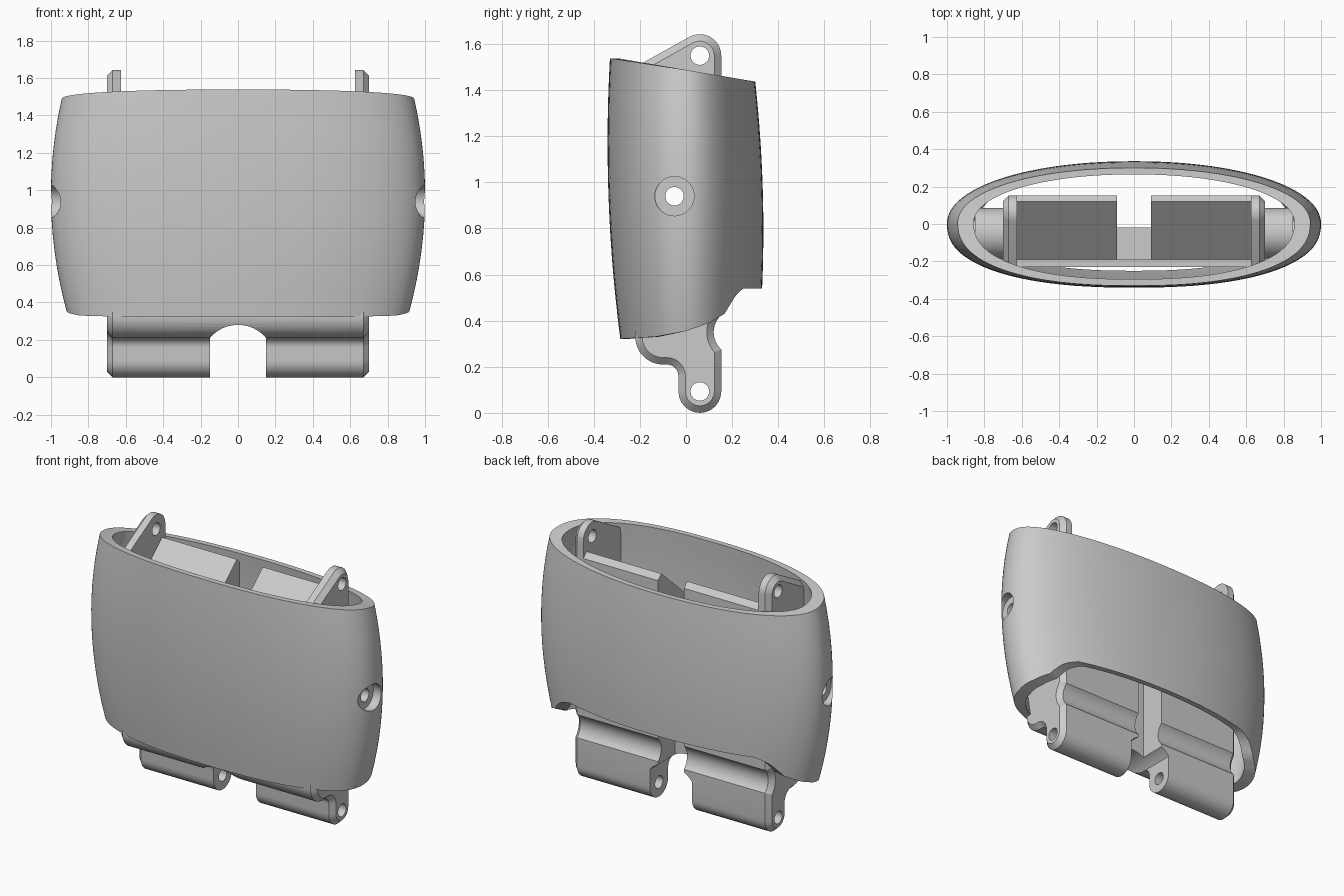
import bpy, bmesh
from math import sin, cos, pi, radians, copysign

if "Cube" in bpy.data.objects:
    bpy.data.objects.remove(bpy.data.objects["Cube"])


def finish(name, bm):
    bmesh.ops.recalc_face_normals(bm, faces=bm.faces[:])
    me = bpy.data.meshes.new(name)
    bm.to_mesh(me)
    bm.free()
    ob = bpy.data.objects.new(name, me)
    bpy.context.collection.objects.link(ob)
    return ob


def arc(cx, cy, r, a0, a1, n=12):
    return [(cx + r * cos(radians(a0 + (a1 - a0) * i / n)),
             cy + r * sin(radians(a0 + (a1 - a0) * i / n))) for i in range(n + 1)]


def prism(name, pts, lo, hi, axis='x', bevel=0):
    """Extrude a (y,z) profile along x, or an (x,z) profile along y."""
    bm = bmesh.new()
    place = (lambda p, d: (d, p[0], p[1])) if axis == 'x' else (lambda p, d: (p[0], d, p[1]))
    rings = [[bm.verts.new(place(p, d)) for p in pts] for d in (lo, hi)]
    caps = [bm.faces.new(r) for r in rings]
    n = len(pts)
    for i in range(n):
        j = (i + 1) % n
        bm.faces.new((rings[0][i], rings[0][j], rings[1][j], rings[1][i]))
    bmesh.ops.recalc_face_normals(bm, faces=bm.faces[:])
    if bevel:
        edges = list({e for f in caps for e in f.edges})
        bmesh.ops.bevel(bm, geom=edges, offset=bevel, segments=1, affect='EDGES')
    return finish(name, bm)


def rod(name, y, z, r, lo, hi):
    return prism(name, arc(y, z, r, 0, 352.5, 47), lo, hi)


def box(name, x, y0, y1, z0, z1):
    return prism(name, [(y0, z0), (y1, z0), (y1, z1), (y0, z1)], -x, x)


def activate(ob):
    bpy.ops.object.select_all(action='DESELECT')
    ob.select_set(True)
    bpy.context.view_layer.objects.active = ob


def cut(ob, cutter):
    m = ob.modifiers.new('cut', 'BOOLEAN')
    m.operation, m.solver, m.object = 'DIFFERENCE', 'EXACT', cutter
    activate(ob)
    bpy.ops.object.modifier_apply(modifier=m.name)
    bpy.data.objects.remove(cutter)


def through3(z, pts):
    """Smooth curve through three (z, value) points."""
    total = 0
    for i, (zi, v) in enumerate(pts):
        for j, (zj, _) in enumerate(pts):
            if i != j:
                v *= (z - zj) / (zi - zj)
        total += v
    return total


def lower_edge(y):
    pts = [(-.34, .32), (-.15, .33), (0, .355), (.1, .39), (.165, .43), (.21, .51), (.24, .54), (.4, .54)]
    for (a, za), (b, zb) in zip(pts, pts[1:]):
        if y <= b:
            return za + (zb - za) * (y - a) / (b - a)


# Outer shell: bulging oval tube with slanted top and stepped lower edge
def shell_point(a, t, wall):
    c, s = cos(a), sin(a)
    n = 2 / 2.35 if s < 0 else 2 / 2.1
    sy = copysign(abs(s) ** n, s)
    y0 = .32 * sy
    z0, z1 = lower_edge(y0), 1.488 - .158 * y0
    z = z0 + (z1 - z0) * t
    half_x = through3(z, [(.33, .91), (.93, 1.0), (1.5, .94)])
    front = through3(z, [(.32, .285), (1.1, .34), (1.54, .33)])
    back = through3(z, [(.3, .315), (.7, .335), (1.44, .30)])
    half_y = (front if s < 0 else back) - .035 * wall
    return ((half_x - .085 * wall) * copysign(abs(c) ** n, c), half_y * sy, z)


SEG, ROWS = 120, 14
bm = bmesh.new()
section = [(i / ROWS, 0) for i in range(ROWS + 1)] + [(i / ROWS, 1) for i in range(ROWS, -1, -1)]
cols = [[bm.verts.new(shell_point(2 * pi * k / SEG, t, w)) for t, w in section] for k in range(SEG)]
for k in range(SEG):
    A, B = cols[k], cols[(k + 1) % SEG]
    for i in range(len(section)):
        j = (i + 1) % len(section)
        bm.faces.new((A[i], B[i], B[j], A[j]))
shell = finish('outer_shell', bm)

# Inner block: side profile with hinge knuckle below and lugs above
profile = (arc(.06, .093, .093, 180, 360) + arc(.22, .35, .1, 228, 132)
           + arc(.06, 1.55, .093, 0, 118) + [(-.23, 1.495), (-.23, .9)]
           + arc(-.1, .33, .12, 180, 270) + arc(-.083, .16, .05, 90, 0, 6))
block = prism('hinge_block', profile, -.7, .7, bevel=.03)

# Sloped recess between the upper lugs
cut(block, prism('recess', [(-.4, 1.2), (-.19, 1.2), (.12, 1.475), (.165, 1.43), (.4, 1.43),
                            (.4, 1.9), (-.4, 1.9)], -.625, .625))
# Central notch, open down the back
cut(block, prism('notch', [(-.19, .8), (-.02, .8), (-.02, .1), (.4, .1), (.4, 1.8), (-.19, 1.8)], -.092, .092))
# Arched gap between lower knuckles
cut(block, prism('arch', [(-.15, -.2), (.15, -.2)] + arc(0, .084, .196, 40, 140, 20), -.5, .5, 'y'))

# Side bosses joining block and shell
bosses = []
for side, s in (('left', -1), ('right', 1)):
    for part, r, a, b in (('boss', .135, .66, .85), ('boss_tip', .07, .84, .925)):
        lo, hi = sorted((s * a, s * b))
        bosses.append(rod(f'{side}_{part}', -.05, .94, r, lo, hi))
    lo, hi = sorted((s * .94, s * 1.2))
    cut(shell, rod('counterbore', -.05, .94, .085, lo, hi))

# Pin holes
for y, z in ((.06, .093), (.06, 1.55), (-.05, .94)):
    cut(block, rod('pin_hole', y, z, .04, -1.2, 1.2))
for ob in [shell] + bosses:
    cut(ob, rod('pin_hole', -.05, .94, .04, -1.2, 1.2))

for ob in [shell, block] + bosses:
    activate(ob)
    bpy.ops.object.shade_smooth_by_angle(angle=radians(28))
